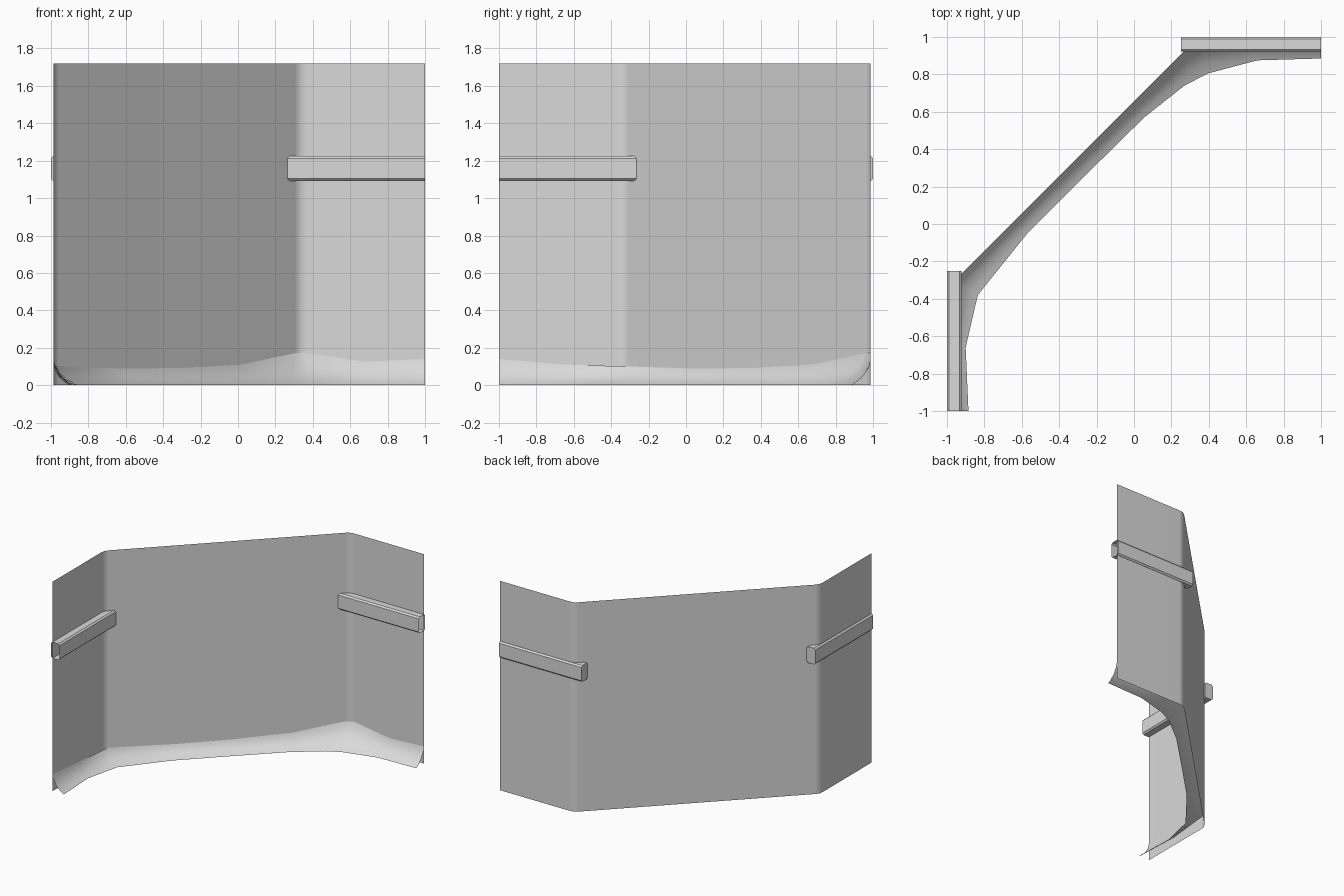
import bpy
import bmesh
from math import radians
from mathutils import Vector

cube = bpy.data.objects.get("Cube")
if cube:
    bpy.data.objects.remove(cube, do_unlink=True)

WALL = 0.987      # distance of the straight wings from the centre
HEIGHT = 1.72

grey = bpy.data.materials.new("light_grey")
grey.use_nodes = True
colour = (0.7, 0.7, 0.7, 1)
grey.diffuse_color = colour
grey.node_tree.nodes["Principled BSDF"].inputs["Base Color"].default_value = colour


def loft(name, sections, closed=False, cap=False, smooth=35):
    """Bridge a row of matching cross-sections into a sheet or tube."""
    bm = bmesh.new()
    rows = [[bm.verts.new(p) for p in s] for s in sections]
    n = len(rows[0])
    for a, b in zip(rows, rows[1:]):
        for i in range(n if closed else n - 1):
            j = (i + 1) % n
            bm.faces.new((a[i], b[i], b[j], a[j]))
    if cap:
        bm.faces.new(rows[0])
    if closed:
        bmesh.ops.recalc_face_normals(bm, faces=bm.faces)
    mesh = bpy.data.meshes.new(name)
    bm.to_mesh(mesh)
    bm.free()
    obj = bpy.data.objects.new(name, mesh)
    bpy.context.collection.objects.link(obj)
    mesh.materials.append(grey)
    bpy.ops.object.select_all(action='DESELECT')
    obj.select_set(True)
    bpy.context.view_layer.objects.active = obj
    bpy.ops.object.shade_smooth_by_angle(angle=radians(smooth))
    return obj


def swap(p):
    """Mirror a point across the diagonal plane of symmetry."""
    return Vector((-p[1], -p[0], *p[2:]))


# Thin wall: two straight wings joined by a diagonal with softened creases
half = [(1, WALL), (0.37, WALL), (0.335, 0.982), (0.305, 0.962)]
plan = half + [tuple(swap(p)) for p in reversed(half)]
wall = loft("wall_panel", [[(x, y, 0), (x, y, HEIGHT)] for x, y in plan])
wall.modifiers.new("flat_shading", 'WEIGHTED_NORMAL').keep_sharp = True

# Drift along the foot: wall point, height on the wall, floor point
drift = [
    ((1, WALL), 0.14, (1, 0.885)),
    ((0.68, WALL), 0.125, (0.66, 0.875)),
    ((0.36, WALL), 0.175, (0.395, 0.805)),
    ((0.30, 0.957), 0.17, (0.27, 0.74)),
    ((0.02, 0.677), 0.11, (0.055, 0.57)),
    ((-0.3, 0.357), 0.092, (-0.26, 0.26)),
    ((-0.6, 0.057), 0.088, (-0.57, -0.05)),
    ((-0.965, -0.31), 0.10, (-0.835, -0.38)),
    ((-WALL, -0.65), 0.11, (-0.90, -0.66)),
    ((-WALL, -1), 0.14, (-0.885, -1)),
]
sections = []
for top, h, foot in drift:
    a, b = Vector(top), Vector(foot)
    # concave slope from the floor up to the wall
    slope = [(1, 0), (0.72, 0.13), (0.36, 0.38), (0.1, 0.73), (0, 1)]
    sections.append([(*a.lerp(b, t), h * k) for t, k in slope])
loft("base_drift", sections, smooth=60)

# Rails: chamfered tubes, open at the outer end, capped at the inner end
c = 0.012
y0, y1, z0, z1 = 0.922, 1.0, 1.092, 1.225
ring = [(y0, z0 + c), (y0 + c, z0), (y1 - c, z0), (y1, z0 + c),
        (y1, z1 - c), (y1 - c, z1), (y0 + c, z1), (y0, z1 - c)]
rail = [[Vector((x, y, z)) for y, z in ring] for x in (0.25, 1)]
loft("back_rail", rail, closed=True, cap=True, smooth=30)
loft("side_rail", [[swap(p) for p in s] for s in rail], closed=True, cap=True, smooth=30)
